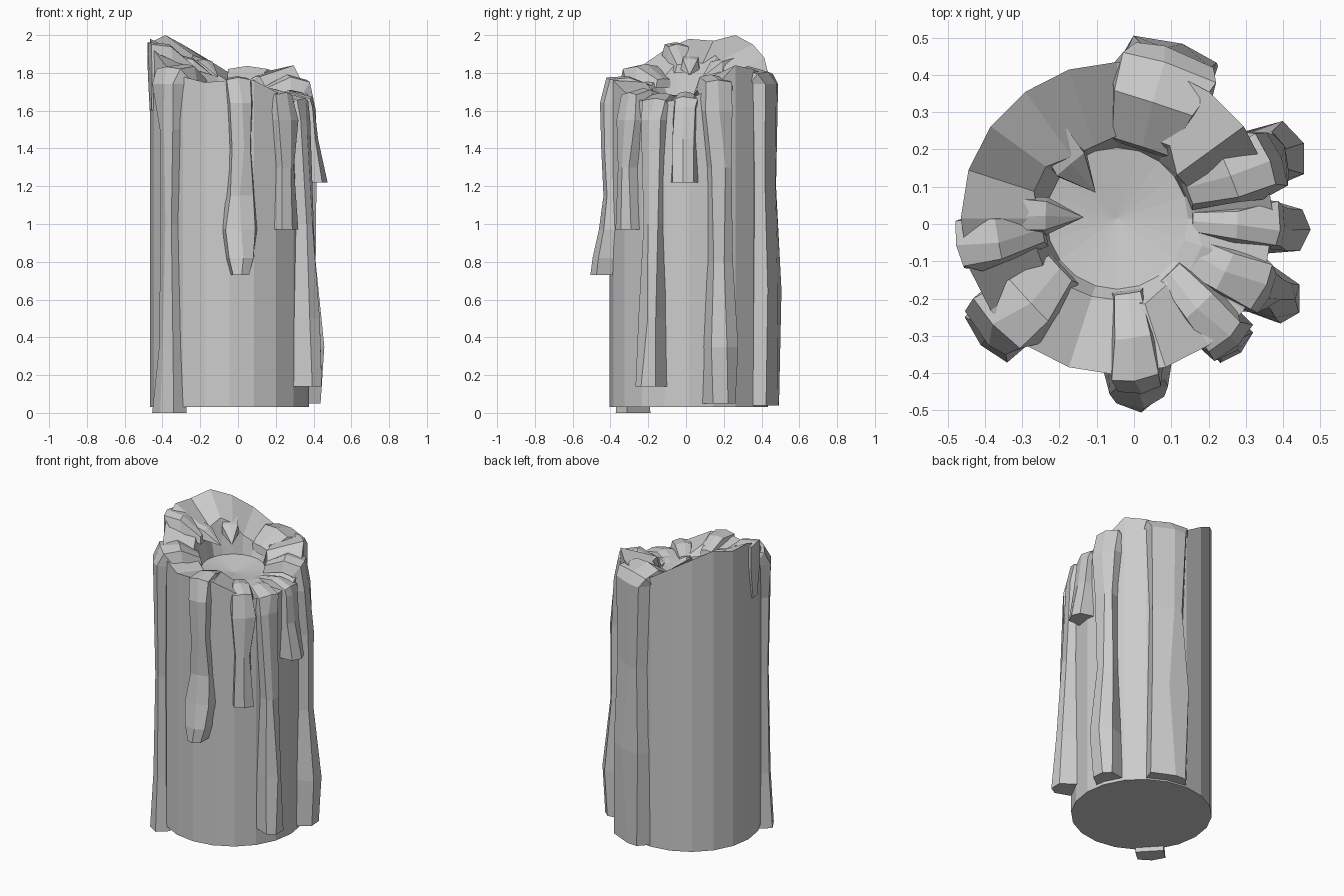
import bpy, bmesh, math, random
from mathutils import Vector

if "Cube" in bpy.data.objects:
    bpy.data.objects.remove(bpy.data.objects["Cube"])

random.seed(4)
CENTRE = Vector((-0.045, 0.015, 0))
R, SIDES = 0.42, 20

# Height of the outer rim every 18 degrees, counter-clockwise from +x
RIM = [1.66, 1.72, 1.84, 1.82, 1.79, 1.80, 1.88, 1.95, 2.00, 1.97,
       1.98, 1.92, 1.84, 1.78, 1.75, 1.76, 1.76, 1.70, 1.65, 1.65]


def rim_z(deg):
    f = (deg % 360) / 18
    i = int(f)
    return RIM[i % SIDES] * (1 - f + i) + RIM[(i + 1) % SIDES] * (f - i)


def inner_z(deg):
    return 1.73 + 0.6 * (rim_z(deg) - 1.75)


def polar(deg, r, z):
    a = math.radians(deg)
    return CENTRE + Vector((r * math.cos(a), r * math.sin(a), z))


def loft(name, rings, tip=None):
    """Skin closed rings of equal size; tip closes the last ring to a point."""
    bm = bmesh.new()
    loops = [[bm.verts.new(p) for p in ring] for ring in rings]
    n = len(loops[0])
    for a, b in zip(loops, loops[1:]):
        for i in range(n):
            j = (i + 1) % n
            bm.faces.new((a[i], a[j], b[j], b[i]))
    bm.faces.new(loops[0][::-1])
    if tip is None:
        bm.faces.new(loops[-1])
    else:
        t = bm.verts.new(tip)
        for i in range(n):
            bm.faces.new((loops[-1][i], loops[-1][(i + 1) % n], t))
    bmesh.ops.recalc_face_normals(bm, faces=bm.faces)
    mesh = bpy.data.meshes.new(name)
    bm.to_mesh(mesh)
    bm.free()
    ob = bpy.data.objects.new(name, mesh)
    bpy.context.collection.objects.link(ob)
    return ob


# Candle body with sloping rim and melted pool
angles = [i * 18 for i in range(SIDES)]
lip = [polar(a, 0.22 + random.uniform(-0.025, 0.025),
             inner_z(a) + random.uniform(-0.02, 0.02)) for a in angles]
loft("candle_body", [
    [polar(a, R, 0.03) for a in angles],
    [polar(a, R, rim_z(a)) for a in angles],
    lip,
    [polar(a, 0.19, 1.67) for a in angles],
], tip=polar(0, 0, 1.64))


def section(deg, r_base, z, w, t, tilt):
    """Five-sided wax cross-section; tilt 0 faces outward, 90 faces up."""
    a, b = math.radians(deg), math.radians(tilt)
    radial = Vector((math.cos(a), math.sin(a), 0))
    tangent = Vector((-math.sin(a), math.cos(a), 0))
    normal = radial * math.cos(b) + Vector((0, 0, math.sin(b)))
    p = polar(deg, r_base, z)
    left, right, skew = (random.uniform(-0.2, 0.2) * w for _ in range(3))
    return [p - tangent * w - normal * 0.03,
            p - tangent * (w * 0.85 + left) + normal * t * 0.75,
            p + tangent * skew + normal * t,
            p + tangent * (w * 0.85 + right) + normal * t * 0.75,
            p + tangent * w - normal * 0.03]


def drip(name, deg, steps, lift=0.0):
    """Wax run from the pool lip, over the rim and down; steps = (z, outer radius, half width)."""
    w = steps[0][2]
    mid = (inner_z(deg) + rim_z(deg)) / 2
    rings = [section(deg, 0.2, inner_z(deg) - 0.02, w * 0.6, 0.02, 80),
             section(deg, 0.32, mid, w * 0.9, 0.035 + lift, 85),
             section(deg, 0.40, rim_z(deg) - 0.03, w * 1.1, 0.06, 50)]
    for z, r_out, half in steps:
        rings.append(section(deg, 0.42, z, half, r_out - 0.42, 0))
    loft(name, rings)


# Wax drips
drip("drip_front", 278, [(1.64, .475, .07), (1.40, .47, .06), (1.15, .455, .08),
                         (0.97, .48, .095), (0.82, .515, .075), (0.73, .525, .05)])
drip("drip_front_right", 313, [(1.55, .47, .07), (1.30, .48, .05), (0.97, .49, .06)])
drip("drip_right_long", 334, [(1.55, .46, .08), (1.00, .49, .05), (0.50, .525, .07),
                              (0.14, .55, .075)])
drip("drip_right_short", 357, [(1.62, .45, .06), (1.45, .47, .06), (1.22, .52, .075)])
drip("drip_right_back", 22, [(1.60, .47, .09), (1.30, .49, .06), (0.80, .49, .06),
                             (0.35, .54, .08), (0.05, .52, .09)], 0.02)
drip("drip_back", 72, [(1.74, .48, .13), (1.20, .475, .11), (0.65, .50, .12),
                       (0.04, .49, .13)], 0.03)
drip("drip_front_left", 223, [(1.74, .485, .095), (1.50, .48, .06), (1.00, .47, .045),
                              (0.35, .48, .065), (0.00, .50, .085)], 0.02)
drip("drip_left", 190, [(1.80, .43, .07), (1.60, .425, .03)], 0.02)

# Wax lumps hanging over the pool
for name, deg in (("pool_lump_left", 178), ("pool_lump_back", 130)):
    z = inner_z(deg)
    loft(name, [section(deg, 0.27, z, 0.05, 0.03, 85),
                section(deg, 0.19, z - 0.02, 0.05, 0.03, 85)],
         tip=polar(deg, 0.09, z - 0.08))
